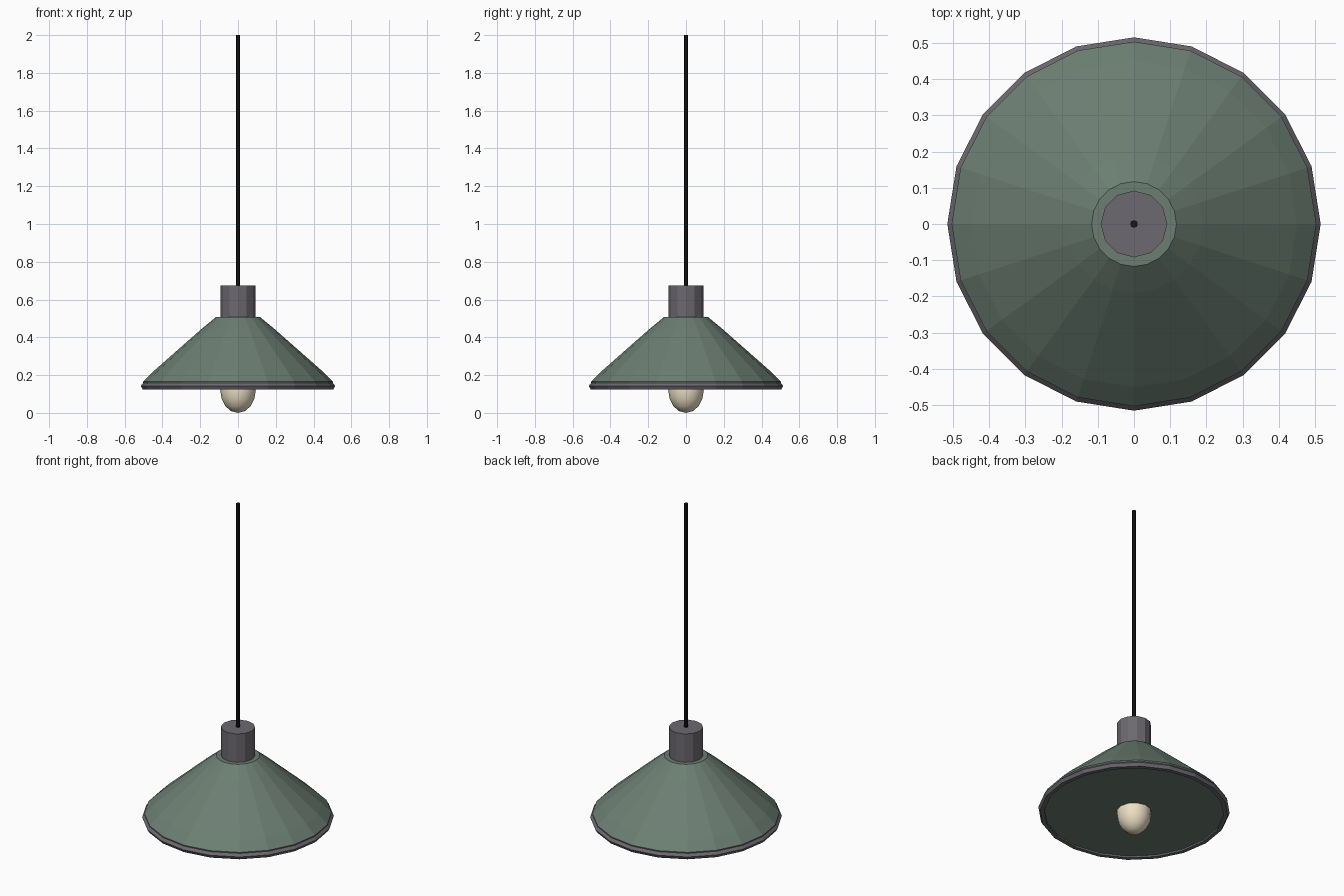
import bpy, bmesh
from math import cos, sin, pi

if "Cube" in bpy.data.objects:
    bpy.data.objects.remove(bpy.data.objects["Cube"])


def material(name, rgb):
    m = bpy.data.materials.new(name)
    m.diffuse_color = (*rgb, 1)
    m.use_nodes = True
    m.node_tree.nodes["Principled BSDF"].inputs["Base Color"].default_value = m.diffuse_color
    return m


def lathe(name, profile, sides, mat, closed=False, smooth=False):
    """Revolve (radius, z) points about z; cap the ends unless closed."""
    bm = bmesh.new()
    rings = []
    for r, z in profile:
        if r == 0:
            rings.append([bm.verts.new((0, 0, z))] * sides)
        else:
            rings.append([bm.verts.new((r * cos(2 * pi * i / sides), r * sin(2 * pi * i / sides), z))
                          for i in range(sides)])
    pairs = list(zip(rings, rings[1:]))
    if closed:
        pairs.append((rings[-1], rings[0]))
    for a, b in pairs:
        for i in range(sides):
            j = (i + 1) % sides
            bm.faces.new(list(dict.fromkeys((a[i], a[j], b[j], b[i]))))
    if not closed:
        for (r, z), ring in ((profile[0], rings[0]), (profile[-1], rings[-1])):
            if r > 0:
                bm.faces.new(ring)
    bmesh.ops.recalc_face_normals(bm, faces=bm.faces)
    for f in bm.faces:
        f.smooth = smooth
    me = bpy.data.meshes.new(name)
    bm.to_mesh(me)
    bm.free()
    me.materials.append(mat)
    ob = bpy.data.objects.new(name, me)
    bpy.context.collection.objects.link(ob)
    return ob


green = material("shade_green", (0.15, 0.21, 0.17))
grey = material("metal_grey", (0.15, 0.14, 0.16))
black = material("cord_black", (0.008, 0.008, 0.009))
cream = material("bulb_cream", (0.85, 0.74, 0.56))

# Conical shade with closed underside
lathe("shade", [(0.485, 0.135), (0.5, 0.15), (0.503, 0.165), (0.45, 0.218),
                (0.19, 0.447), (0.117, 0.507)], 20, green)

# Metal band around the lower edge
lathe("rim", [(0.5, 0.16), (0.515, 0.143), (0.505, 0.125), (0.482, 0.125), (0.482, 0.14)],
      20, grey, closed=True)

# Lamp holder and hanging cord
lathe("socket", [(0.092, 0.5), (0.092, 0.675)], 12, grey)
lathe("cord", [(0.0105, 0.67), (0.0105, 2.0)], 8, black)

# Bulb, lower half showing beneath the shade
bulb = [(0.0 if k == 0 else 0.094 * sin(pi * k / 8), 0.12 - 0.12 * cos(pi * k / 8)) for k in range(5)]
lathe("bulb", bulb + [(0.092, 0.15)], 12, cream, smooth=True)
